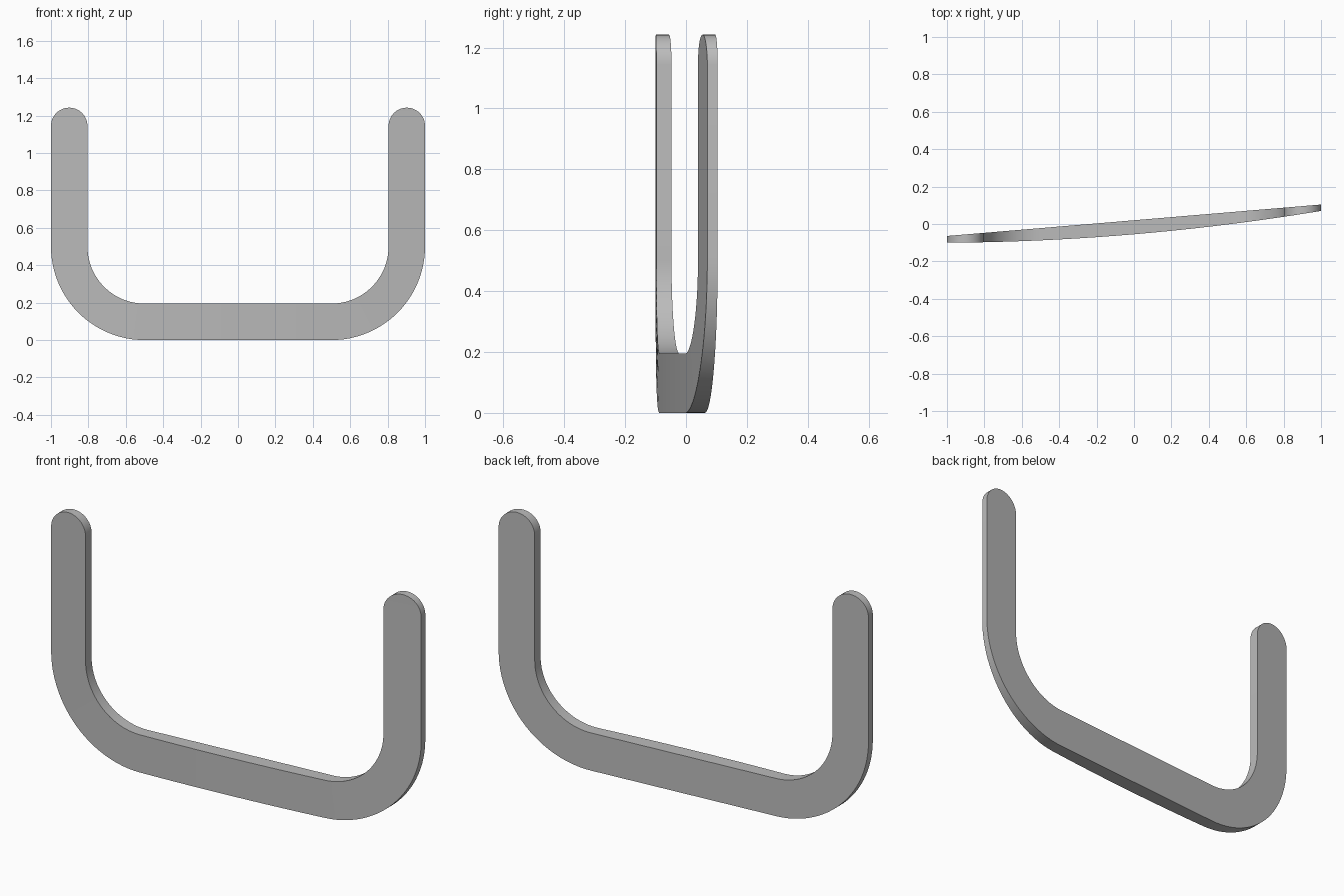
import bpy, bmesh, math

cube = bpy.data.objects.get("Cube")
if cube:
    bpy.data.objects.remove(cube, do_unlink=True)

OUTER = 0.5       # outer bend radius
INNER = 0.305     # inner bend radius
TIP_Z = 1.145     # where the rounded tips begin
CAP = (OUTER - INNER) / 2


def back_y(x):
    return 0.02 + 0.084 * x


def front_y(x):
    return -0.015 + 0.085 * x - 0.04 * (1 - x * x)


def half_stations():
    """Pairs of outer and inner (x, z) points, from the middle to the +x tip."""
    pairs = []
    for i in range(6):                      # straight bottom
        x = 0.1 * i
        pairs.append(((x, 0), (x, OUTER - INNER)))
    for i in range(1, 25):                  # rounded bend
        a = math.pi / 2 * i / 24
        s, c = math.sin(a), math.cos(a)
        pairs.append(tuple((0.5 + r * s, OUTER - r * c) for r in (OUTER, INNER)))
    for i in range(13):                     # upright and rounded tip
        a = math.pi / 2 * i / 12
        w, z = CAP * math.cos(a), TIP_Z + CAP * math.sin(a)
        pairs.append(((1 - CAP + w, z), (1 - CAP - w, z)))
    return pairs


half = half_stations()
mirrored = [tuple((-x, z) for x, z in pair) for pair in reversed(half[1:])]

# Sweep a four-cornered section along the bar
bm = bmesh.new()
rings = []
for (xo, zo), (xi, zi) in mirrored + half:
    corners = ((xo, front_y(xo), zo), (xi, front_y(xi), zi),
               (xi, back_y(xi), zi), (xo, back_y(xo), zo))
    rings.append([bm.verts.new(p) for p in corners])
for a, b in zip(rings, rings[1:]):
    for k in range(4):
        n = (k + 1) % 4
        bm.faces.new((a[k], a[n], b[n], b[k]))
bmesh.ops.remove_doubles(bm, verts=bm.verts[:], dist=0.0001)
bmesh.ops.recalc_face_normals(bm, faces=bm.faces[:])

mesh = bpy.data.meshes.new("curved_handle_bar")
bm.to_mesh(mesh)
bm.free()
bar = bpy.data.objects.new("curved_handle_bar", mesh)
bpy.context.collection.objects.link(bar)

# Plain grey finish
grey = bpy.data.materials.new("plain_grey")
grey.use_nodes = True
colour = (0.5, 0.5, 0.5, 1)
grey.diffuse_color = colour
grey.node_tree.nodes["Principled BSDF"].inputs["Base Color"].default_value = colour
mesh.materials.append(grey)

bpy.context.view_layer.objects.active = bar
bar.select_set(True)
bpy.ops.object.shade_smooth_by_angle(angle=math.radians(30))
